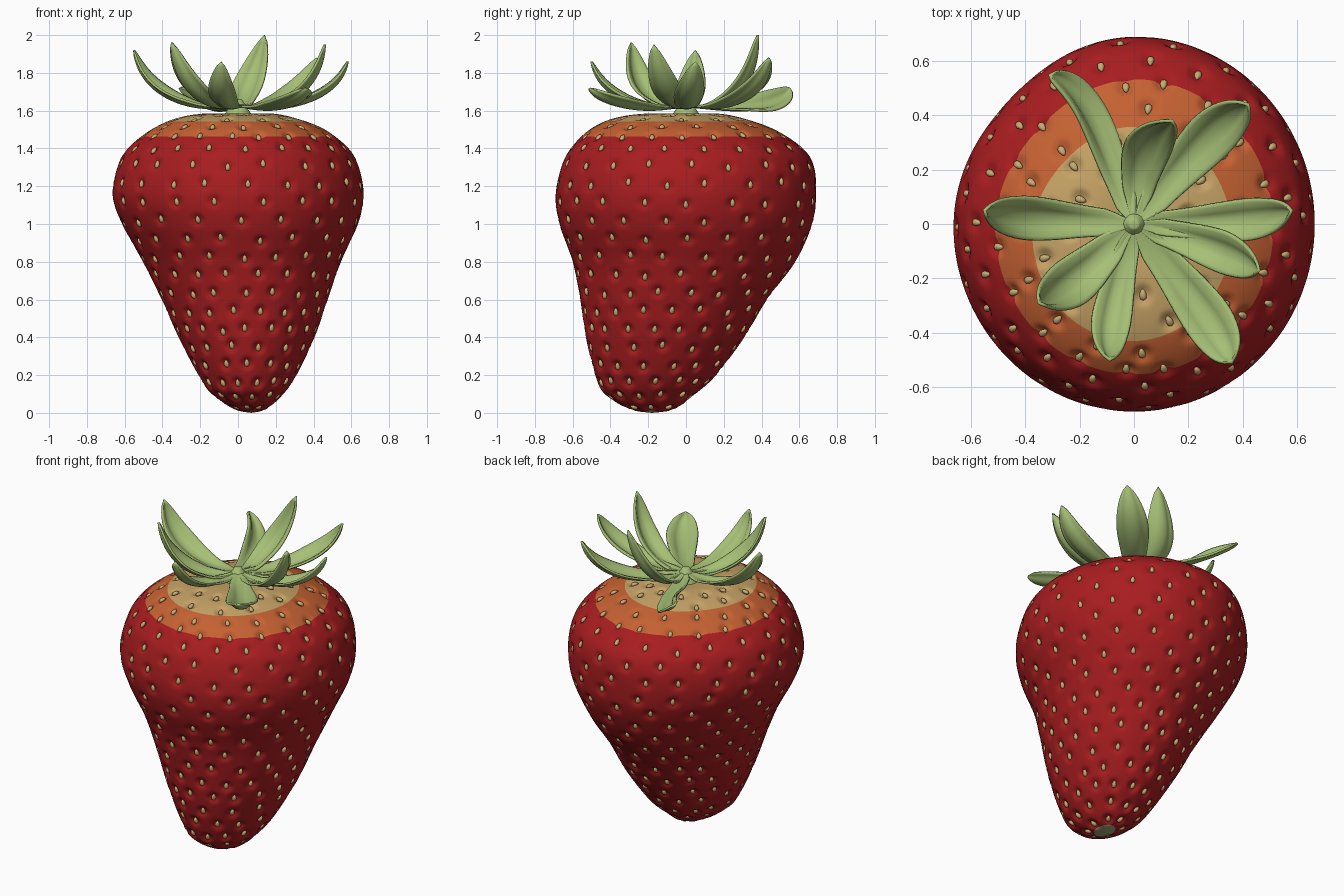
import bpy, bmesh, random
from math import sin, cos, pi, exp, radians, atan2, hypot
from mathutils import Vector, Matrix
from mathutils.kdtree import KDTree

random.seed(4)
if "Cube" in bpy.data.objects:
    bpy.data.objects.remove(bpy.data.objects["Cube"])


def material(name, rgb):
    m = bpy.data.materials.new(name)
    m.use_nodes = True
    m.diffuse_color = (*rgb, 1)
    bsdf = m.node_tree.nodes["Principled BSDF"]
    bsdf.inputs["Base Color"].default_value = (*rgb, 1)
    bsdf.inputs["Roughness"].default_value = 0.6
    return m


red = material("ripe red", (0.39, 0.012, 0.014))
orange = material("unripe orange", (0.56, 0.12, 0.032))
tan = material("pale shoulder tan", (0.56, 0.36, 0.13))
tip_green = material("tip olive", (0.36, 0.38, 0.18))
seed_tan = material("seed tan", (0.58, 0.41, 0.17))
leaf_green = material("leaf green", (0.38, 0.52, 0.18))


def finish(bm, name, mats):
    mesh = bpy.data.meshes.new(name)
    bm.to_mesh(mesh)
    bm.free()
    for m in mats:
        mesh.materials.append(m)
    for p in mesh.polygons:
        p.use_smooth = True
    ob = bpy.data.objects.new(name, mesh)
    bpy.context.collection.objects.link(ob)
    return ob


# Fruit sections: height, centre x, radius x, centre y, radius y
SECTIONS = [Vector(s) for s in (
    (0, .07, 0, -.18, 0), (.02, .065, .085, -.18, .12), (.1, .05, .19, -.19, .24),
    (.2, .05, .26, -.16, .32), (.4, .045, .36, -.11, .42), (.6, .035, .44, -.065, .495),
    (.8, .02, .525, -.01, .59), (1, .01, .625, 0, .67), (1.15, 0, .665, 0, .69),
    (1.3, 0, .64, .01, .67), (1.4, 0, .585, .005, .615), (1.5, 0, .46, -.02, .49),
    (1.56, -.01, .315, -.04, .34), (1.585, 0, .17, -.02, .18), (1.575, 0, 0, 0, 0))]


def spline(t):
    i = min(int(t), len(SECTIONS) - 2)
    t -= i
    a, b, c, d = (SECTIONS[max(0, min(k, len(SECTIONS) - 1))] for k in range(i - 1, i + 3))
    return b + 0.5 * t * (c - a + t * (2 * a - 5 * b + 4 * c - d + t * (3 * (b - c) + d - a)))


# Even spacing along the profile
STEPS = 600
dense = [spline(k / STEPS * (len(SECTIONS) - 1)) for k in range(STEPS + 1)]
length = [0]
for p, q in zip(dense, dense[1:]):
    length.append(length[-1] + hypot(q[0] - p[0], (q[2] + q[4] - p[2] - p[4]) / 2))


def section(f):
    want = max(0, min(f, 1)) * length[-1]
    k = next((i for i in range(1, STEPS) if length[i] >= want), STEPS)
    return dense[k - 1].lerp(dense[k], (want - length[k - 1]) / (length[k] - length[k - 1]))


def on_section(s, a):
    flat = 1 - 0.045 * max(0, cos(a - radians(135))) ** 8
    return Vector((s[1] + s[2] * cos(a) * flat, s[3] + s[4] * sin(a) * flat, s[0]))


def frame(f, a):
    """Point, upward tangent and outward normal on the fruit."""
    s, e = section(f), 0.01
    up = (on_section(section(f + e), a) - on_section(section(f - e), a)).normalized()
    side = on_section(s, a + e) - on_section(s, a - e)
    return on_section(s, a), up, side.cross(up).normalized()


# Seeds in staggered rows
ROWS = 20
seeds = []
for r in range(ROWS):
    f = 0.05 + 0.85 * r / (ROWS - 1)
    rad = section(f)[2]
    if f > 0.6:
        count = 19 if rad > 0.5 else 15 if rad > 0.36 else 11
    else:
        count = 7 if r < 1 else 11 if r < 2 else 14 if f < 0.25 else 18
    for k in range(count):
        a = (k + 0.5 * (r % 2) + random.uniform(-0.1, 0.1)) * 2 * pi / count
        seeds.append(frame(f + random.uniform(-0.006, 0.006), a))

tree = KDTree(len(seeds))
for i, (p, up, n) in enumerate(seeds):
    tree.insert(p, i)
tree.balance()

bm = bmesh.new()
for p, up, n in seeds:
    side = up.cross(n).normalized()
    rot = Matrix((side, up, n)).transposed().to_4x4()
    made = bmesh.ops.create_uvsphere(bm, u_segments=8, v_segments=6, radius=1)["verts"]
    for v in made:
        x, y, z = v.co
        v.co = (0.0135 * x * (1 - 0.3 * y), 0.022 * y, 0.011 * z)
    bmesh.ops.transform(bm, verts=made, matrix=Matrix.Translation(p - n * 0.011) @ rot)
finish(bm, "seeds", [seed_tan])

# Fruit skin with a dimple around every seed
AROUND, RINGS = 220, 180
DIMPLE, DEPTH = 0.046, 0.021
bm = bmesh.new()
grid, heights = [], []
for i in range(RINGS + 1):
    s = section(i / RINGS)
    heights.append(s[0])
    ring = []
    for k in range(AROUND):
        p = on_section(s, 2 * pi * k / AROUND)
        near, idx, dist = tree.find(p)
        if dist < DIMPLE and 0 < i < RINGS:
            p = p - seeds[idx][2] * DEPTH * (1 - (dist / DIMPLE) ** 2) ** 2
        ring.append(bm.verts.new(p))
    grid.append(ring)
for i in range(RINGS):
    z = (heights[i] + heights[i + 1]) / 2
    for k in range(AROUND):
        j = (k + 1) % AROUND
        face = bm.faces.new((grid[i][k], grid[i][j], grid[i + 1][j], grid[i + 1][k]))
        if i < RINGS * 0.025:
            face.material_index = 3
        else:
            face.material_index = 2 if z > 1.545 or i > RINGS * 0.93 else 1 if z > 1.468 else 0
bmesh.ops.remove_doubles(bm, verts=bm.verts, dist=0.0002)
finish(bm, "fruit", [red, orange, tan, tip_green])

# Leaves: tip x, tip y, tip height, half width, sideways bend, roll in degrees
LEAVES = [(-.31, .55, 1.72, .08, -.05, 45), (.14, .38, 2.0, .095, .05, 0),
          (.42, .44, 1.88, .1, .02, 0), (.58, .05, 1.86, .085, -.02, 0),
          (.46, -.17, 1.95, .085, .02, 10), (.36, -.51, 1.72, .1, .02, 0),
          (-.09, -.5, 1.86, .08, -.02, 0), (-.35, -.29, 1.96, .1, .02, 0),
          (-.55, .05, 1.92, .09, .01, -10)]
ALONG, ACROSS = 22, 12


def leaf_path(leaf, s):
    x, y, top, width, bend, roll = leaf
    reach, a = hypot(x, y), atan2(y, x)
    r = reach * sin(s * 1.42) / sin(1.42)
    off = bend * sin(pi * s)
    z = 1.595 + (top - 1.595) * abs(s) ** 2.1 + 0.04 * (1 - s) ** 6
    return Vector((r * cos(a) - off * sin(a), r * sin(a) + off * cos(a), z))


bm = bmesh.new()
for leaf in LEAVES:
    a = atan2(leaf[1], leaf[0])
    level = Vector((-sin(a), cos(a), 0))
    rows = []
    for i in range(ALONG + 1):
        s = i / ALONG
        p = leaf_path(leaf, s)
        along = (leaf_path(leaf, s + 0.01) - leaf_path(leaf, s - 0.01)).normalized()
        g = min(s / 0.65, 1)
        g = g * g * (3 - 2 * g)
        side = Matrix.Rotation(radians(leaf[5]) * g, 3, along) @ level
        up = along.cross(side).normalized()
        # blades share a round disc near the centre
        w = leaf[3] * (1 - s ** 4) ** 0.75 * (0.5 + 0.5 * g)
        w = min(w, 0.008 + 0.42 * hypot(p.x, p.y))
        row = []
        for j in range(ACROSS + 1):
            u = 2 * j / ACROSS - 1
            # cupped blade with a groove along the midrib
            lift = w * (0.4 * u * u - 0.14 * exp(-(u / 0.2) ** 2) + 0.06 * cos(3 * pi * u))
            row.append(bm.verts.new(p + side * u * w + up * lift * min(1, s / 0.35)))
        rows.append(row)
    for lo, hi in zip(rows, rows[1:]):
        for j in range(ACROSS):
            bm.faces.new((lo[j], hi[j], hi[j + 1], lo[j + 1]))
    bmesh.ops.remove_doubles(bm, verts=rows[-1], dist=0.0005)
crown = finish(bm, "leaf_crown", [leaf_green])
thick = crown.modifiers.new("thickness", "SOLIDIFY")
thick.thickness = 0.012
thick.offset = 0

# Stalk stub in the middle of the crown
bm = bmesh.new()
bmesh.ops.create_cone(bm, cap_ends=True, segments=16, radius1=0.085, radius2=0.02, depth=0.1,
                      matrix=Matrix.Translation((0, 0, 1.61)))
stub = finish(bm, "stalk_stub", [leaf_green])
bevel = stub.modifiers.new("soft_edge", "BEVEL")
bevel.width = 0.006
bevel.segments = 2
